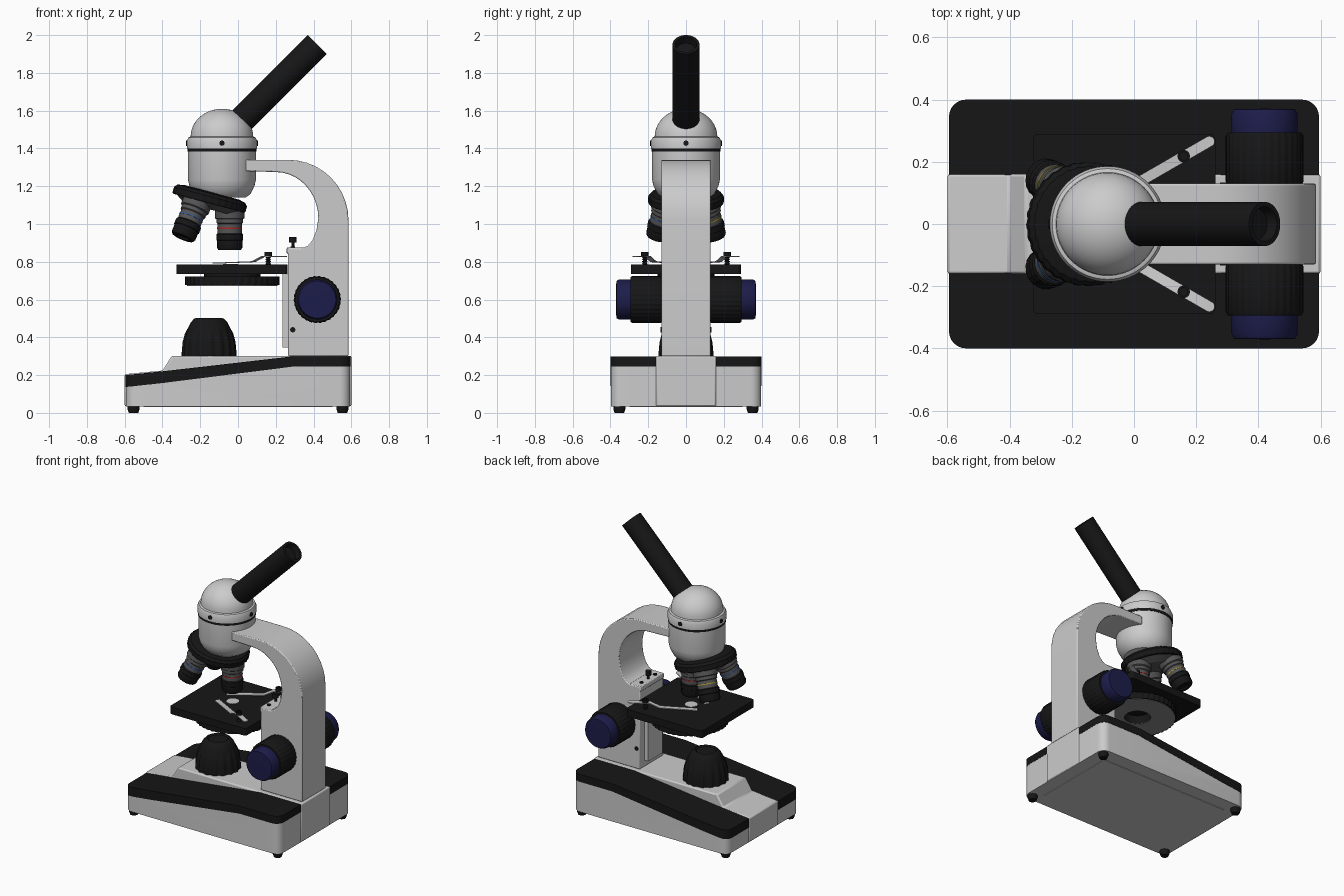
import bpy, bmesh
from math import sin, cos, pi, radians
from mathutils import Vector, Matrix

if "Cube" in bpy.data.objects:
    bpy.data.objects.remove(bpy.data.objects["Cube"])

BLACK = (0.008, 0.008, 0.008, 1)
BLUE = (0.012, 0.012, 0.07, 1)
DARK = (0.09, 0.09, 0.09, 1)
MID = (0.25, 0.25, 0.25, 1)
mats = {}


def finish(bm, name, color, M):
    bmesh.ops.remove_doubles(bm, verts=bm.verts, dist=1e-5)
    bmesh.ops.recalc_face_normals(bm, faces=bm.faces)
    me = bpy.data.meshes.new(name)
    bm.to_mesh(me)
    bm.free()
    ob = bpy.data.objects.new(name, me)
    ob.matrix_world = M
    bpy.context.collection.objects.link(ob)
    if color:
        if color not in mats:
            mats[color] = bpy.data.materials.new("paint")
            mats[color].diffuse_color = color
        me.materials.append(mats[color])
    return ob


def lathe(name, pts, color=None, loc=(0, 0, 0), axis=(0, 0, 1), seg=48, knurl=0):
    """Spin (radius, height) points round an axis; knurl cuts grooves."""
    bm = bmesh.new()
    rows = []
    for r, z in pts:
        row = []
        for i in range(seg):
            k = r * (1 - knurl) if (i // 2) % 2 else r
            a = 2 * pi * i / seg
            row.append(bm.verts.new((k * cos(a), k * sin(a), z)))
        rows.append(row)
    for a, b in zip(rows, rows[1:]):
        for i in range(seg):
            j = (i + 1) % seg
            bm.faces.new((a[i], a[j], b[j], b[i]))
    rot = Vector(axis).to_track_quat('Z', 'Y').to_matrix().to_4x4()
    return finish(bm, name, color, Matrix.Translation(loc) @ rot)


def rod(name, r, h, color=None, loc=(0, 0, 0), axis=(0, 0, 1), seg=24, knurl=0):
    return lathe(name, [(0, 0), (r, 0), (r, h), (0, h)], color, loc, axis, seg, knurl)


def prism(name, pts, w, color=None, loc=(0, 0, 0), turn=0, corner=0, edge=0):
    """Extrude an x-z profile to y = -w..w; corner rounds the upright edges."""
    bm = bmesh.new()
    f = bm.faces.new([bm.verts.new((x, -w, z)) for x, z in pts])
    ext = bmesh.ops.extrude_face_region(bm, geom=[f])['geom']
    bmesh.ops.translate(bm, verts=[v for v in ext if isinstance(v, bmesh.types.BMVert)],
                        vec=(0, 2 * w, 0))
    if corner:
        up = [e for e in bm.edges
              if (e.verts[0].co - e.verts[1].co).xy.length < 1e-5]
        bmesh.ops.bevel(bm, geom=up, offset=corner, segments=6, profile=0.5, affect='EDGES')
    M = Matrix.Translation(loc) @ Matrix.Rotation(turn, 4, 'Z')
    ob = finish(bm, name, color, M)
    if edge:
        m = ob.modifiers.new("edge", 'BEVEL')
        m.width, m.segments, m.limit_method = edge, 2, 'ANGLE'
        m.angle_limit = radians(50)
    return ob


def box(name, x0, x1, z0, z1, w, color=None, **kw):
    return prism(name, [(x0, z0), (x1, z0), (x1, z1), (x0, z1)], w, color, **kw)


# base: grey body, black cover, raised middle strip, underside panel and feet
prism("base_body", [(-.594, .035), (.594, .035), (.594, .245), (.29, .245), (-.4, .158),
                    (-.594, .137)], .398, corner=.055)
prism("base_cover", [(-.595, .137), (-.4, .158), (.29, .245), (.595, .245), (.595, .298),
                     (.28, .298), (-.4, .22), (-.595, .2)], .4, BLACK, corner=.055)
prism("base_platform", [(-.6, .035), (.6, .035), (.6, .302), (-.35, .302), (-.4, .224),
                        (-.6, .205)], .16, edge=.008)
box("base_panel", -.5, .5, .031, .036, .3)
for sx in (-1, 1):
    for sy in (-1, 1):
        lathe("foot", [(0, 0), (.025, 0), (.032, .02), (.032, .036), (0, .036)], BLACK,
              (sx * .553, sy * .353, 0), seg=20)

# curved arm
arc = [radians(a) for a in range(0, 91, 9)]
outer = [(.265 + .32 * cos(a), 1.02 + .32 * sin(a)) for a in arc]
inner = [(.2 + .225 * cos(a), 1.03 + .245 * sin(a)) for a in reversed(arc)]
prism("arm", [(.265, .3), (.585, .3)] + outer + [(.04, 1.34), (.04, 1.28)] + inner +
      [(.415, .965), (.395, .915), (.37, .885), (.34, .872), (.265, .872)], .13, edge=.006)
box("focus_rack", .235, .3, .345, .735, .08)
box("rack_bracket", .258, .345, .842, .876, .128, edge=.005)
lathe("stop_screw", [(0, 0), (.008, 0), (.008, .03), (.019, .03), (.019, .06), (0, .06)],
      BLACK, (.29, 0, .872), seg=20)
for s in (-1, 1):
    rod("bracket_screw", .013, .008, BLACK, (.29, s * .075, .874), seg=16)
    rod("arm_screw", .014, .008, BLACK, (.29, s * .126, .44), (0, s, 0), 16)

# focus knobs
for s in (-1, 1):
    lathe("coarse_knob", [(0, 0), (.12, 0), (.125, .008), (.125, .155), (.118, .167), (0, .167)],
          BLACK, (.42, s * .128, .6), (0, s, 0), 120, .02)
    lathe("fine_knob", [(0, 0), (.106, 0), (.106, .06), (.098, .074), (0, .076)],
          BLUE, (.42, s * .295, .6), (0, s, 0), 64)

# stage, glass window and disc diaphragm beneath
box("stage", -.325, .262, .735, .785, .29, BLACK, corner=.02)
rod("stage_window", .04, .004, None, (-.04, 0, .783), seg=32)
ring = [(.085, 0), (.25, 0), (.25, .045), (.15, .045), (.15, .06), (.085, .06), (.085, 0)]
lathe("diaphragm_disc", ring, BLACK, (-.03, 0, .676), seg=160, knurl=.02)
lathe("diaphragm_face", [(.085, 0), (.24, 0), (.24, .004), (.085, .004), (.085, 0)],
      MID, (-.03, 0, .673), seg=64)

# stage clips on sprung posts
spring = [(0, 0)] + [(.016 if i % 2 else .009, .006 * i) for i in range(9)] + [(0, .048)]
for s in (-1, 1):
    p = (.16, s * .218, 0)
    prism("stage_clip", [(-.33, .790), (-.09, .798), (-.03, .826), (.095, .826), (.095, .831),
                         (-.032, .831), (-.092, .803), (-.33, .795)], .017, None, p,
          turn=s * radians(30))
    rod("clip_tip", .017, .005, None, (.16 + .095 * cos(radians(30)), s * .2655, .826))
    lathe("clip_spring", spring, BLACK, (p[0], p[1], .783), seg=16)
    lathe("clip_screw", [(0, 0), (.02, 0), (.02, .022), (.013, .022), (.013, .016), (0, .016)],
          BLACK, (p[0], p[1], .83), seg=20)

# lamp housing with ribs
lathe("lamp_skirt", [(0, 0), (.145, 0), (.145, .02), (.14, .075), (.128, .12), (.112, .15),
                     (0, .15)], BLACK, (-.153, 0, .3), seg=64, knurl=.05)
lathe("lamp_cap", [(0, 0), (.132, 0), (.13, .07), (.12, .12), (.112, .15), (.098, .178),
                   (.08, .198), (.068, .202), (.06, .194), (0, .194)], BLACK, (-.153, 0, .3))

# head: barrel, dark seam, collar and dome
hx = -.085
lathe("head_barrel", [(0, 1.14), (.125, 1.14), (.15, 1.158), (.172, 1.2), (.18, 1.235),
                      (.18, 1.388), (0, 1.388)], None, (hx, 0, 0), seg=64)
rod("head_seam", .183, .018, BLACK, (hx, 0, 1.384), seg=64)
dome = [(.166 * cos(a), 1.462 + .148 * sin(a)) for a in arc[:-1]] + [(0, 1.61)]
lathe("head_dome", [(0, 1.4), (.185, 1.4), (.186, 1.44), (.178, 1.458), (.168, 1.462)] + dome,
      None, (hx, 0, 0), seg=64)
for i in range(4):
    d = Vector((cos(i * pi / 2), sin(i * pi / 2), 0))
    rod("head_screw", .014, .02, BLACK, Vector((hx, 0, 1.428)) + d * .17, d, 16)

# eyepiece tube with recessed lens
lathe("eyepiece_tube", [(0, 0), (.071, 0), (.071, .679), (.056, .679), (.05, .64), (0, .64)],
      BLACK, (-.06, 0, 1.47), (1, 0, 1))

# tilted revolving nosepiece with three objectives
tilt = Matrix.Rotation(radians(15), 3, 'Y')
c = Vector((-.155, 0, 1.11))
up = tilt @ Vector((0, 0, 1))
lathe("nosepiece", [(0, 0), (.196, 0), (.2, .006), (.2, .036), (.186, .052), (.15, .06),
                    (0, .06)], BLACK, c, up, 128, .015)
lathe("nosepiece_turret", [(0, -.03), (.13, -.03), (.18, .004), (0, .004)], DARK, c, up)
bands = [(.4, .02, .02, 1), (.4, .32, .03, 1), (.03, .1, .4, 1)]
for i, band in enumerate(bands):
    a = i * 2 * pi / 3
    p = c + tilt @ Vector((.115 * cos(a), .115 * sin(a), 0))
    k = sin(radians(15))
    d = tilt @ Vector((k * cos(a), k * sin(a), -cos(radians(15))))
    lathe("objective_body", [(0, 0), (.078, 0), (.078, .05), (.07, .055), (.07, .075),
                             (.064, .08), (.064, .14), (0, .14)], DARK, p, d)
    rod("objective_band", .066, .006, band, p + d * .1, d, 48)
    lathe("objective_grip", [(0, .13), (.066, .13), (.071, .136), (.071, .165), (.067, .168),
                             (.067, .205), (.06, .218), (.035, .218), (.03, .208), (0, .208)],
          BLACK, p, d, 80, .02)

# smooth shading with sharp edges kept
bpy.ops.object.select_all(action='SELECT')
bpy.context.view_layer.objects.active = bpy.context.selected_objects[0]
bpy.ops.object.shade_smooth_by_angle(angle=radians(32))

for m in bpy.data.materials:
    if m.users and not m.is_grease_pencil:
        m.use_nodes = True
        m.node_tree.nodes["Principled BSDF"].inputs["Base Color"].default_value = m.diffuse_color
